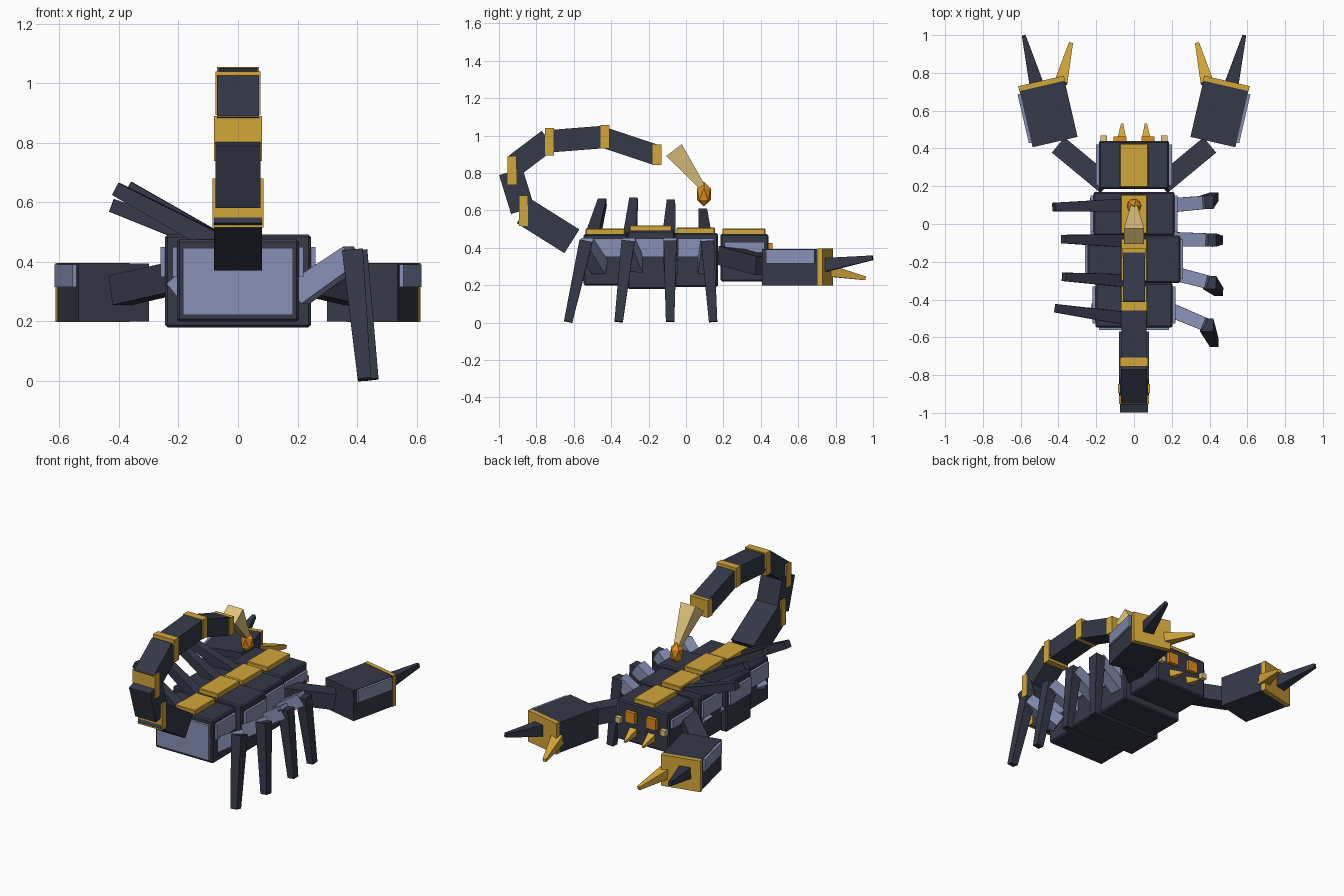
import bpy, bmesh, math
from mathutils import Vector, Matrix

if "Cube" in bpy.data.objects:
    bpy.data.objects.remove(bpy.data.objects["Cube"])


def material(name, rgb):
    m = bpy.data.materials.new(name)
    m.diffuse_color = (*rgb, 1)
    m.use_nodes = True
    m.node_tree.nodes["Principled BSDF"].inputs["Base Color"].default_value = m.diffuse_color
    return m


DARK = material("dark_armour", (0.035, 0.04, 0.065))
LIGHT = material("light_panel", (0.24, 0.28, 0.46))
GOLD = material("gold", (0.65, 0.38, 0.04))
PALE = material("pale_gold", (0.75, 0.55, 0.2))
AMBER = material("amber", (0.75, 0.27, 0.01))


def finish(name, bm, mat):
    bmesh.ops.recalc_face_normals(bm, faces=bm.faces)
    me = bpy.data.meshes.new(name)
    bm.to_mesh(me)
    bm.free()
    me.materials.append(mat)
    ob = bpy.data.objects.new(name, me)
    bpy.context.collection.objects.link(ob)
    return ob


def box(name, x, y, z, mat, bevel=0.0, turn=None):
    """Box from (min, max) ranges, optionally placed by a matrix."""
    bm = bmesh.new()
    size = [r[1] - r[0] for r in (x, y, z)]
    mid = [(r[0] + r[1]) / 2 for r in (x, y, z)]
    bmesh.ops.create_cube(bm, size=1, matrix=Matrix.Translation(mid) @ Matrix.Diagonal((*size, 1)))
    if turn:
        bm.transform(turn)
    ob = finish(name, bm, mat)
    if bevel:
        mod = ob.modifiers.new("edge", 'BEVEL')
        mod.width, mod.segments = bevel, 1
    return ob


def beam(name, a, b, start, end, mat, up=(0, 0, 1)):
    """Tapered square bar from a to b; start and end are (width, height)."""
    a, b = Vector(a), Vector(b)
    d = (b - a).normalized()
    side = d.cross(Vector(up)).normalized()
    top = side.cross(d)
    bm = bmesh.new()
    rings = []
    for p, (w, h) in ((a, start), (b, end)):
        rings.append([bm.verts.new(p + side * (w / 2 * i) + top * (h / 2 * j))
                      for i, j in ((-1, -1), (1, -1), (1, 1), (-1, 1))])
    for r in rings:
        bm.faces.new(r)
    for i in range(4):
        j = (i + 1) % 4
        bm.faces.new((rings[0][i], rings[0][j], rings[1][j], rings[1][i]))
    return finish(name, bm, mat)


# body segments with side panels and gold back plates
body = [("head", 0.185, (0.185, 0.44), (0.22, 0.475), (0.375, 0.43)),
        ("front_body", 0.215, (-0.062, 0.17), (0.19, 0.48), (0.35, 0.45)),
        ("middle_body", 0.245, (-0.312, -0.062), (0.18, 0.492), (0.35, 0.45)),
        ("rear_body", 0.205, (-0.547, -0.312), (0.20, 0.475), (0.35, 0.45))]
for name, w, y, z, pz in body:
    box(name, (-w, w), y, z, DARK, 0.008)
    inner = (y[0] + 0.02, y[1] - 0.02)
    for s, tag in ((1, "right"), (-1, "left")):
        box(f"{name}_panel_{tag}", sorted((s * (w - 0.01), s * (w + 0.015))), inner, pz, LIGHT)
    g = 0.075 if name == "head" else 0.07
    box(f"{name}_back_plate", (-g, g), (y[0] + 0.01, y[1] - 0.015), (z[1] - 0.01, z[1] + 0.028), GOLD, 0.004)
box("rear_panel", (-0.185, 0.185), (-0.562, -0.54), (0.222, 0.447), LIGHT)

# leg layout: hip y, right knee, right foot, left knee y, left tip
legs = [(0.10, (0.385, 0.115), (0.425, 0.145), 0.10, (-0.425, 0.09, 0.59)),
        (-0.08, (0.40, -0.085), (0.45, -0.085), -0.09, (-0.375, -0.08, 0.64)),
        (-0.26, (0.40, -0.31), (0.45, -0.36), -0.30, (-0.37, -0.28, 0.65)),
        (-0.46, (0.385, -0.535), (0.425, -0.63), -0.50, (-0.41, -0.447, 0.645))]

for s, tag in ((1, "right"), (-1, "left")):
    # eyes and fangs
    box(f"eye_{tag}", (s * 0.075 - 0.034, s * 0.075 + 0.034), (0.43, 0.463), (0.355, 0.425), AMBER)
    box(f"small_eye_{tag}", (s * 0.16 - 0.018, s * 0.16 + 0.018), (0.43, 0.468), (0.337, 0.373), PALE)
    beam(f"fang_{tag}", (s * 0.065, 0.435, 0.295), (s * 0.063, 0.53, 0.265), (0.05, 0.05), (0.012, 0.012), GOLD)
    # arm
    beam(f"arm_{tag}", (s * 0.15, 0.21, 0.36), (s * 0.395, 0.413, 0.305), (0.105, 0.1), (0.105, 0.1), DARK)
    # claw, built along y and turned outward
    turn = Matrix.Translation((s * 0.4525, 0.585, 0)) @ Matrix.Rotation(-s * math.radians(13), 4, 'Z')
    box(f"claw_{tag}", (-0.122, 0.122), (-0.155, 0.155), (0.2, 0.395), DARK, 0, turn)
    box(f"claw_panel_{tag}", sorted((s * 0.11, s * 0.137)), (-0.13, 0.135), (0.315, 0.392), LIGHT, 0, turn)
    box(f"claw_plate_{tag}", (-0.124, 0.124), (0.15, 0.177), (0.198, 0.397), GOLD, 0, turn)
    beam(f"outer_finger_{tag}", (s * 0.515, 0.735, 0.308), (s * 0.584, 0.998, 0.347),
         (0.075, 0.075), (0.02, 0.025), DARK)
    beam(f"inner_finger_{tag}", (s * 0.387, 0.75, 0.28), (s * 0.334, 0.958, 0.237),
         (0.068, 0.065), (0.022, 0.02), GOLD)
    # legs: right ones stand, left ones are folded over the back
    for i, (hip, knee, foot, knee_l, tip) in enumerate(legs, 1):
        if s > 0:
            k, f = (*knee, 0.42), (*foot, 0.005)
        else:
            k, f = (-0.045, knee_l, 0.435), tip
        beam(f"upper_leg_{tag}_{i}", (s * 0.205, hip, 0.295), k, (0.075, 0.085), (0.07, 0.075), LIGHT)
        beam(f"lower_leg_{tag}_{i}", (k[0], k[1], k[2] + 0.015), f, (0.07, 0.07), (0.045, 0.045), DARK,
             (0, 1, 0) if s > 0 else (0, 0, 1))

# tail segments: start and end (y, z), width, thickness, then joint ring centre and height
tail = [((-0.61, 0.435), (-0.865, 0.595), 0.16, 0.15, (-0.87, 0.598), 0.165),
        ((-0.873, 0.60), (-0.937, 0.808), 0.15, 0.13, (-0.93, 0.815), 0.15),
        ((-0.92, 0.838), (-0.735, 0.978), 0.14, 0.12, (-0.73, 0.967), 0.145),
        ((-0.73, 0.97), (-0.435, 0.993), 0.13, 0.12, (-0.433, 0.993), 0.125),
        ((-0.425, 0.985), (-0.155, 0.895), 0.118, 0.11, (-0.155, 0.897), 0.11)]
for i, (a, b, w, t, ring, h) in enumerate(tail, 1):
    beam(f"tail_segment_{i}", (0, *a), (0, *b), (w, t), (w, t), DARK)
    r = w / 2 + 0.005
    box(f"tail_ring_{i}", (-r, r), (ring[0] - 0.024, ring[0] + 0.024),
        (ring[1] - h / 2, ring[1] + h / 2), GOLD)

# stinger and amber tip
beam("stinger", (0, -0.064, 0.923), (0, 0.085, 0.728), (0.106, 0.104), (0.035, 0.035), PALE)
bm = bmesh.new()
bmesh.ops.create_icosphere(bm, subdivisions=1, radius=1,
                           matrix=Matrix.Translation((0, 0.095, 0.687)) @ Matrix.Diagonal((0.044, 0.044, 0.067, 1)))
finish("stinger_tip", bm, AMBER)
